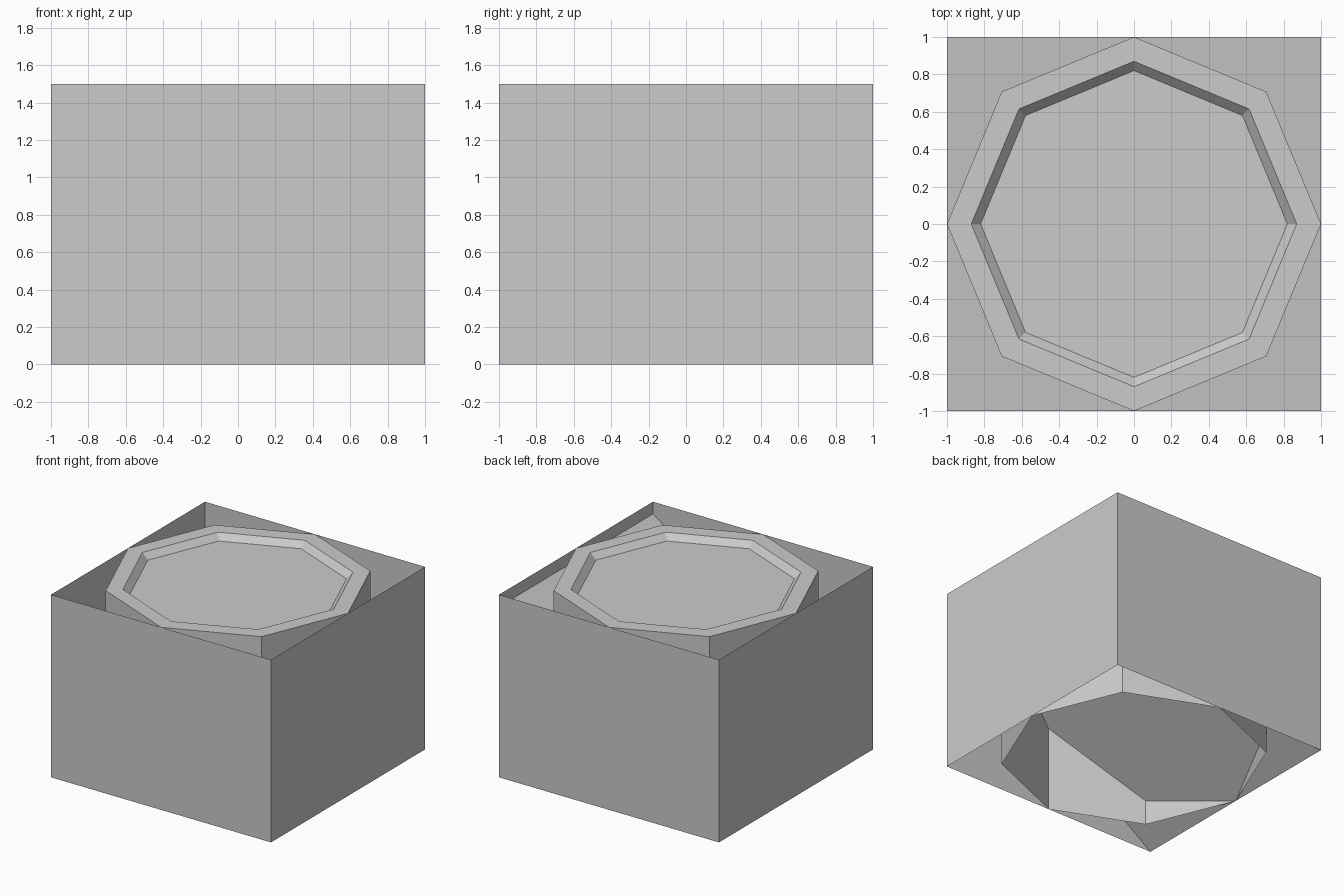
import bpy, math

if "Cube" in bpy.data.objects:
    bpy.data.objects.remove(bpy.data.objects["Cube"])

HEIGHT = 1.5


def make_object(name, verts, faces):
    mesh = bpy.data.meshes.new(name)
    mesh.from_pydata(verts, [], faces)
    mesh.update()
    obj = bpy.data.objects.new(name, mesh)
    bpy.context.collection.objects.link(obj)
    return obj


def lofted_rings(name, rings, sides, turn=0.0, cap_last=False):
    """Join regular rings given as (radius, z), with an optional last cap."""
    verts, faces = [], []
    for radius, z in rings:
        for i in range(sides):
            a = turn + math.tau * i / sides
            verts.append((radius * math.cos(a), radius * math.sin(a), z))
    for r in range(len(rings) - 1):
        for i in range(sides):
            j = (i + 1) % sides
            lo, hi = r * sides, (r + 1) * sides
            faces.append((lo + i, lo + j, hi + j, hi + i))
    if cap_last:
        start = (len(rings) - 1) * sides
        faces.append(tuple(range(start, start + sides)))
    return make_object(name, verts, faces)


# Square outer walls, open at top and bottom
root2 = math.sqrt(2)
lofted_rings("outer_walls", [(root2, 0), (root2, HEIGHT)], 4, math.pi / 4)

# Octagonal drum, open below, with a rim and a shallow recessed top panel
lofted_rings("octagonal_drum",
             [(1, 0), (1, HEIGHT), (0.87, HEIGHT), (0.82, HEIGHT - 0.05)],
             8, cap_last=True)

# Sloping panel that crosses the whole box, low at -x and high at +x
make_object("sloping_panel",
            [(-1, -1, 0), (1, -1, 1.4), (1, 1, 1.4), (-1, 1, 0)],
            [(0, 1, 2, 3)])
